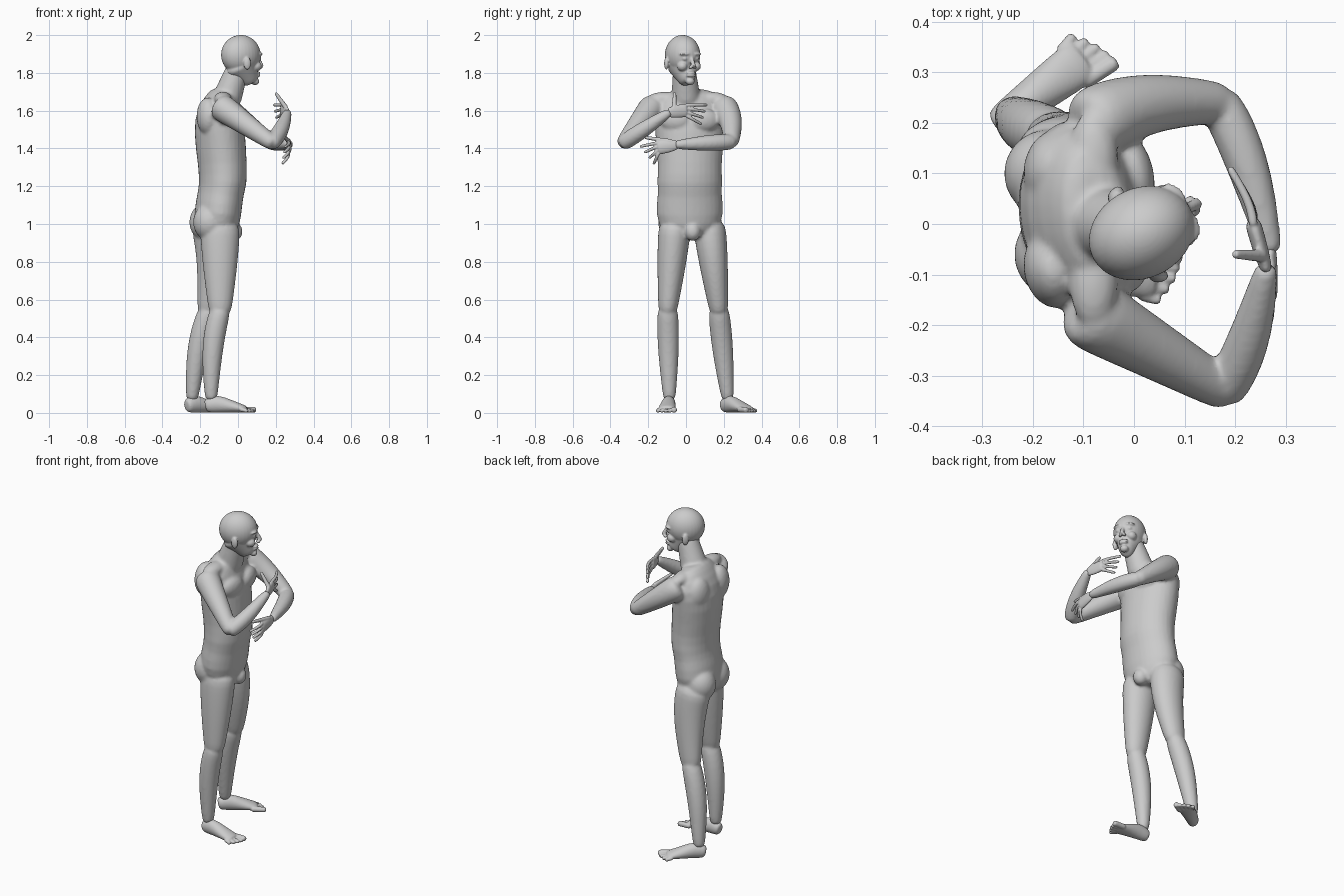
import bpy
import bmesh
from math import cos, sin, pi, radians
from mathutils import Vector, Matrix

default_cube = bpy.data.objects.get("Cube")
if default_cube:
    bpy.data.objects.remove(default_cube, do_unlink=True)

# One plain clay colour
clay = bpy.data.materials.new("clay_grey")
clay.use_nodes = True
clay.diffuse_color = (0.6, 0.6, 0.6, 1)
clay.node_tree.nodes["Principled BSDF"].inputs["Base Color"].default_value = clay.diffuse_color

X, Y, Z = Matrix.Identity(3)
SIDES = 16


def heading(degrees):
    """Horizontal unit vector at an angle from +x."""
    return Vector((cos(radians(degrees)), sin(radians(degrees)), 0))


def loft(bm, stations, ref):
    """Closed tube through (centre, half size along ref, half size across)."""
    centres = [Vector(station[0]) for station in stations]
    last = len(centres) - 1
    sections = []
    for i, (_, along, across) in enumerate(stations):
        t = (centres[min(i + 1, last)] - centres[max(i - 1, 0)]).normalized()
        u = (ref - t * ref.dot(t)).normalized()
        sections.append((centres[i], u * along, t.cross(u) * across, t))
    # rounded ends
    for index, sign in ((0, -1), (last, 1)):
        c, u, v, t = sections[index]
        bulge = t * sign * min(u.length, v.length) * 0.4
        cap = (c + bulge, u * 0.7, v * 0.7, t)
        sections = [cap] + sections if sign > 0 else sections + [cap]
    # the far cap was put in front and the near cap behind, so swap them
    sections = [sections[-1]] + sections[1:-1] + [sections[0]]
    rings = []
    for c, u, v, _ in sections:
        angles = [2 * pi * k / SIDES for k in range(SIDES)]
        rings.append([bm.verts.new(c + u * cos(w) + v * sin(w)) for w in angles])
    for low, high in zip(rings, rings[1:]):
        for k in range(SIDES):
            n = (k + 1) % SIDES
            bm.faces.new((low[k], low[n], high[n], high[k]))
    bm.faces.new(rings[0][::-1])
    bm.faces.new(rings[-1])


def bone(bm, start, end, r_start, r_end, muscle=0, bow=Vector(), ratio=1, ref=Z):
    """Tapered limb segment with a muscle swell, bowed sideways in the middle."""
    start, end = Vector(start), Vector(end)
    stations = []
    steps = 6
    for i in range(steps + 1):
        t = i / steps
        swell = sin(pi * t ** 0.8)
        radius = r_start + (r_end - r_start) * t + muscle * swell
        stations.append((start.lerp(end, t) + bow * swell, radius, radius * ratio))
    loft(bm, stations, ref)


def blob(bm, centre, radii, yaw=0):
    """Ellipsoid muscle or feature."""
    turn = Matrix.Rotation(radians(yaw), 4, "Z")
    place = Matrix.Translation(centre) @ turn @ Matrix.Diagonal((*radii, 1))
    bmesh.ops.create_uvsphere(bm, u_segments=SIDES, v_segments=SIDES, radius=1, matrix=place)


def finish(bm, name, voxel, smoothing):
    """Fuse the overlapping volumes into one smooth skin."""
    bmesh.ops.recalc_face_normals(bm, faces=bm.faces)
    mesh = bpy.data.meshes.new(name)
    bm.to_mesh(mesh)
    bm.free()
    mesh.materials.append(clay)
    ob = bpy.data.objects.new(name, mesh)
    bpy.context.collection.objects.link(ob)
    rounding = ob.modifiers.new("round", "SUBSURF")
    rounding.levels = rounding.render_levels = 1
    fuse = ob.modifiers.new("fuse", "REMESH")
    fuse.mode = "VOXEL"
    fuse.voxel_size = voxel
    fuse.use_smooth_shade = True
    relax = ob.modifiers.new("relax", "SMOOTH")
    relax.factor = 0.5
    relax.iterations = smoothing


# ---- Body: torso, neck, arms and legs fused together
body = bmesh.new()
# x, z, half depth, half width from groin to collar, with a fold at the waist
torso = [(-.11, .96, .11, .15), (-.11, 1.05, .13, .19), (-.09, 1.17, .12, .17),
         (-.08, 1.22, .13, .18), (-.08, 1.3, .13, .17), (-.1, 1.5, .14, .19),
         (-.1, 1.6, .12, .2), (-.08, 1.68, .08, .15)]
loft(body, [((x, .02, z), depth, width) for x, z, depth, width in torso], heading(8))
bone(body, (-.06, 0, 1.66), (0, -.01, 1.83), .08, .06, ref=X)

# chest, shoulder blade and neck muscles on both sides
for side in (-1, 1):
    blob(body, (0, .02 + side * .08, 1.55), (.04, .08, .06), side * 12)
    blob(body, (-.16, .01 + side * .1, 1.57), (.06, .08, .1), side * -12)
    blob(body, (-.08, .01 + side * .12, 1.66), (.05, .1, .04))
    # seat, with the left side further back
    blob(body, (-.16 - side * .01, .02 + side * .08, 1.01), (.09, .09, .1))
blob(body, (-.02, .035, .96), (.045, .045, .05))

# arms folded across the chest: the right raised, the left level below it
right_wrist = Vector((.262, -.09, 1.59))
left_wrist = Vector((.27, -.05, 1.42))
arms = [((-.09, -.175, 1.62), (.18, -.33, 1.43), right_wrist, Vector()),
        ((-.08, .2, 1.62), (.17, .24, 1.435), left_wrist, Y * .02)]
for shoulder, elbow, wrist, bow in arms:
    bone(body, shoulder, elbow, .076, .042, bow=bow)
    bone(body, elbow, wrist, .043, .024, muscle=.008, bow=X * .012)

# legs: the right forward, the left set back and turned out
legs = [((-.095, -.06, .98), (-.095, -.097, .54), (-.142, -.088, .08), Vector()),
        ((-.14, .125, .98), (-.156, .174, .54), (-.243, .22, .08), X * .02)]
for hip, knee, ankle, bow in legs:
    bone(body, hip, knee, .108, .062, muscle=.006, bow=bow, ratio=.82, ref=X)
    bone(body, knee, ankle, .056, .034, muscle=.01, bow=X * -.018, ref=X)
finish(body, "body", 0.009, 4)

# ---- Head, turned to its left
YAW = 28
face = heading(YAW)
sideways = heading(YAW + 90)
head = bmesh.new()


def on_head(forward, side, z):
    return Vector((.015, -.018, z)) + face * forward + sideways * side


blob(head, on_head(0, 0, 1.895), (.112, .092, .106), YAW)
bone(head, on_head(0, 0, 1.85), on_head(.056, 0, 1.76), .1, .05, ratio=.83, ref=face)
# nose, lips and chin
bone(head, on_head(.1, 0, 1.885), on_head(.124, 0, 1.835), .009, .013, ref=face)
for z in (1.8, 1.785):
    blob(head, on_head(.098, 0, z), (.016, .027, .007), YAW)
blob(head, on_head(.085, 0, 1.755), (.023, .025, .02), YAW)
for side in (-1, 1):
    # brow, eye, cheek, nostril and ear
    blob(head, on_head(.093, side * .036, 1.9), (.017, .03, .009), YAW + side * 18)
    blob(head, on_head(.09, side * .034, 1.876), (.014, .015, .011), YAW)
    blob(head, on_head(.072, side * .04, 1.835), (.03, .028, .026), YAW)
    blob(head, on_head(.112, side * .013, 1.829), (.013, .009, .009), YAW)
    blob(head, on_head(-.01, side * .092, 1.85), (.02, .012, .034), YAW + side * 20)
finish(head, "head", 0.005, 3)


# ---- Hands: a flat palm, four fingers fanned between two tips, and a thumb
def hand(name, wrist, knuckles, first_tip, last_tip, thumb_tip):
    bm = bmesh.new()
    knuckles = Vector(knuckles)
    bone(bm, wrist, knuckles, .026, .036, muscle=.004, ratio=.45)
    for i in range(4):
        base = knuckles + Z * (.028 - i * .0185)
        tip = Vector(first_tip).lerp(Vector(last_tip), i / 3)
        bone(bm, base, tip, .0095, .008, bow=X * .008)
    bone(bm, wrist.lerp(knuckles, .3) + Z * .022, thumb_tip, .013, .009)
    finish(bm, name, 0.004, 2)


hand("right_hand", right_wrist, (.236, 0, 1.602),
     (.19, .11, 1.63), (.208, .08, 1.53), (.2, -.06, 1.692))
hand("left_hand", left_wrist, (.268, -.145, 1.403),
     (.25, -.242, 1.41), (.235, -.17, 1.32), (.25, -.215, 1.458))


# ---- Feet: an arched sole resting on the ground, and five toes
def foot(name, heel, yaw, outer):
    """outer is +1 when the little toe lies to the left of the heading."""
    bm = bmesh.new()
    ahead, side = heading(yaw), heading(yaw + 90) * outer
    heel = Vector(heel)
    sole = [(.03, .04, .033), (.08, .05, .037), (.15, .035, .043), (.23, .02, .05)]
    loft(bm, [(heel + ahead * d + Z * h, h, width) for d, h, width in sole], Z)
    for i in range(5):
        radius = .011 if i else .016
        offset = side * (i * .0195 - .037)
        start = heel + ahead * .21 + offset + Z * .018
        end = heel + ahead * (.28 - i * i * .0022) + offset * 1.15 + Z * radius
        bone(bm, start, end, radius, radius)
    finish(bm, name, 0.005, 2)


foot("right_foot", (-.192, -.086, 0), -4, -1)
foot("left_foot", (-.288, .185, 0), 37, 1)
